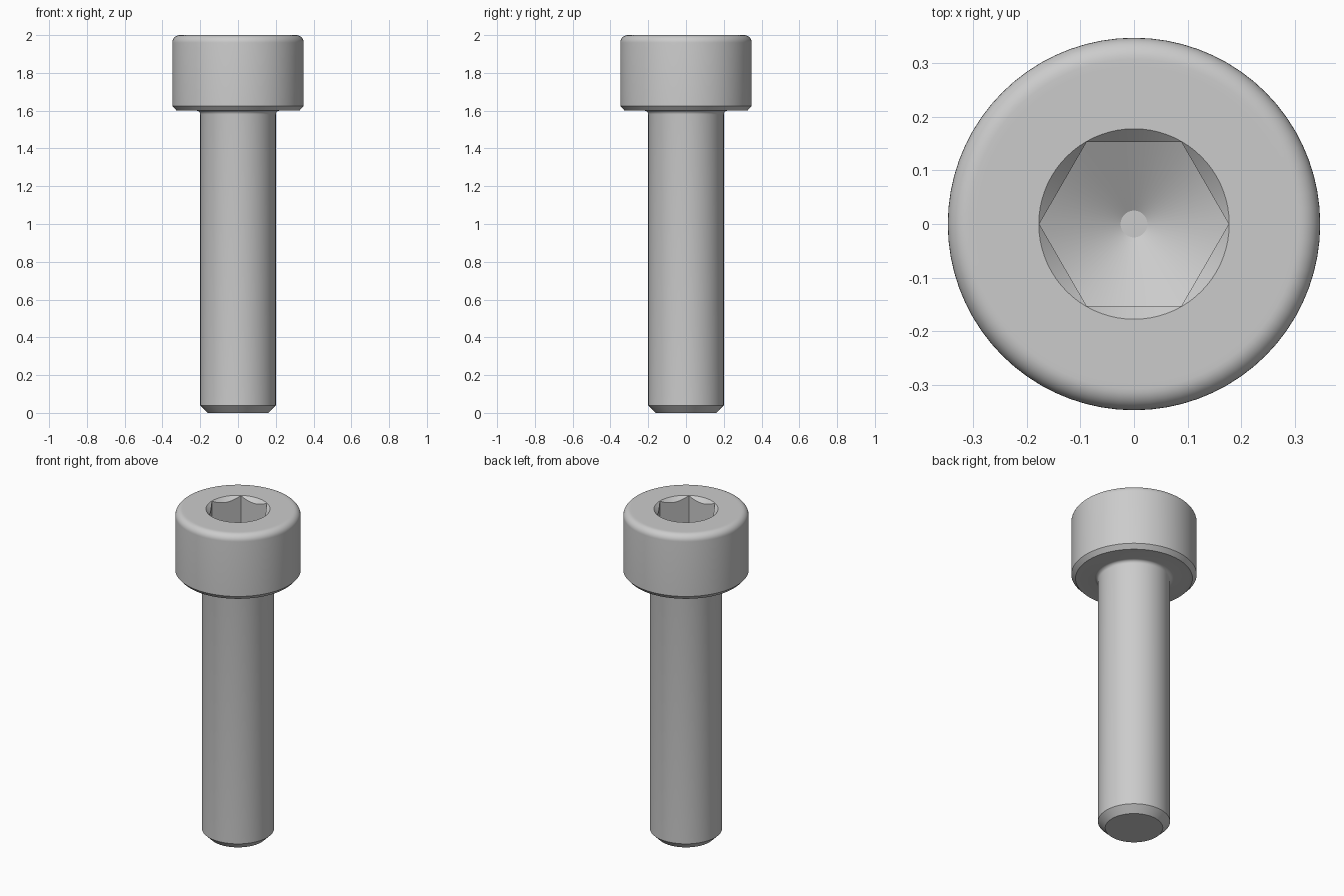
import bpy, bmesh, math

cube = bpy.data.objects.get("Cube")
if cube:
    bpy.data.objects.remove(cube, do_unlink=True)

SEGMENTS = 72
TOP = 2.0

steel = bpy.data.materials.new("grey steel")
steel.use_nodes = True
steel.diffuse_color = (0.6, 0.6, 0.6, 1)
steel.node_tree.nodes["Principled BSDF"].inputs["Base Color"].default_value = (0.6, 0.6, 0.6, 1)


def lathe(name, profile, sides=SEGMENTS):
    """Closed solid from (radius, height) points listed bottom to top."""
    bm = bmesh.new()
    rings = []
    for r, z in profile:
        rings.append([bm.verts.new((r * math.cos(a), r * math.sin(a), z))
                      for a in (math.tau * i / sides for i in range(sides))])
    for low, high in zip(rings, rings[1:]):
        for i in range(sides):
            j = (i + 1) % sides
            bm.faces.new((low[i], low[j], high[j], high[i]))
    bm.faces.new(rings[0][::-1])
    bm.faces.new(rings[-1])
    mesh = bpy.data.meshes.new(name)
    bm.to_mesh(mesh)
    bm.free()
    mesh.materials.append(steel)
    obj = bpy.data.objects.new(name, mesh)
    bpy.context.collection.objects.link(obj)
    return obj


def arc(cr, cz, radius, start, end, steps):
    angles = [math.radians(start + (end - start) * i / steps) for i in range(steps + 1)]
    return [(cr + radius * math.cos(a), cz + radius * math.sin(a)) for a in angles]


def boolean(target, cutter, operation):
    mod = target.modifiers.new(operation.title(), 'BOOLEAN')
    mod.operation, mod.solver, mod.object = operation, 'EXACT', cutter
    bpy.context.view_layer.objects.active = target
    bpy.ops.object.modifier_apply(modifier=mod.name)
    bpy.data.objects.remove(cutter, do_unlink=True)


# Bolt body: chamfered tip, shank, neck fillet, head with rounded rim
profile = [(0.16, 0), (0.2, 0.04)]
profile += arc(0.22, 1.58, 0.02, 180, 90, 5)
profile += [(0.325, 1.6), (0.348, 1.625)]
profile += arc(0.308, TOP - 0.04, 0.04, 0, 90, 8)
profile += [(0.295, TOP)]
bolt = lathe("socket_head_bolt", profile)

# Hexagonal socket with a conical drilled floor
socket = lathe("socket_cutter", [(0.177, 1.7), (0.177, 2.1)], 6)
drill = lathe("drill_cutter", [(0.025, 1.71), (0.2, 1.811), (0.2, 2.2)])
boolean(socket, drill, 'INTERSECT')
boolean(bolt, socket, 'DIFFERENCE')

# Countersunk lead-in around the socket mouth
countersink = lathe("countersink_cutter", [(0.128, TOP - 0.05), (0.228, TOP + 0.05)])
boolean(bolt, countersink, 'DIFFERENCE')

# Smooth turned surfaces, crisp machined edges
bpy.ops.object.select_all(action='DESELECT')
bolt.select_set(True)
bpy.context.view_layer.objects.active = bolt
bpy.ops.object.shade_smooth_by_angle(angle=math.radians(28))
